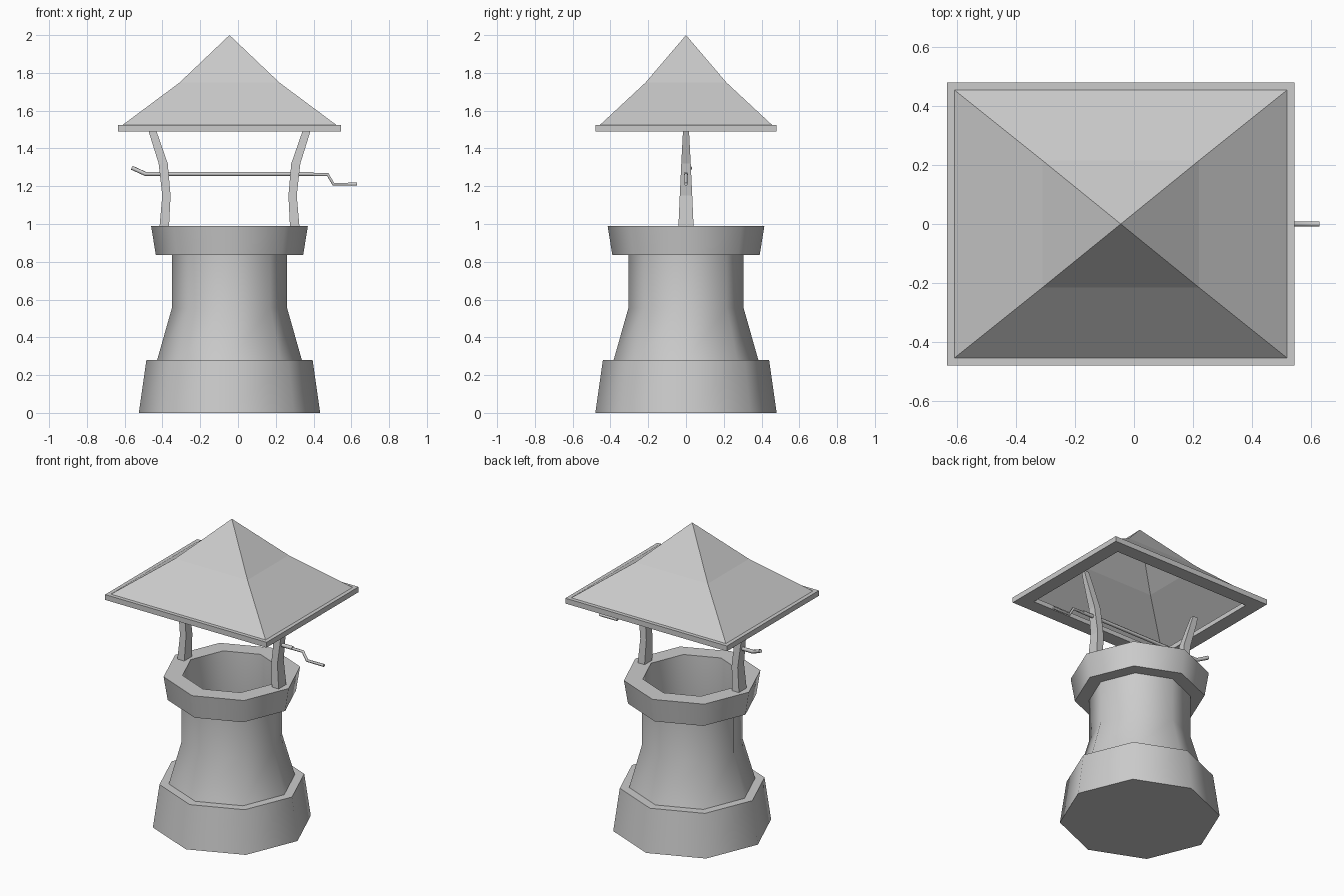
import bpy, bmesh, math

if "Cube" in bpy.data.objects:
    bpy.data.objects.remove(bpy.data.objects["Cube"])

CX = -0.045  # axis of well and roof


def loft(name, rings, smooth=None):
    """Skin a list of equal-length point rings; zero-size rings collapse to a point."""
    bm = bmesh.new()
    rows = [[bm.verts.new(p) for p in ring] for ring in rings]
    n = len(rows[0])
    for a, b in zip(rows, rows[1:]):
        for i in range(n):
            j = (i + 1) % n
            bm.faces.new((a[i], a[j], b[j], b[i]))
    bm.faces.new(rows[0])
    bm.faces.new(rows[-1])
    bmesh.ops.remove_doubles(bm, verts=bm.verts, dist=0.0005)
    bmesh.ops.recalc_face_normals(bm, faces=bm.faces)
    mesh = bpy.data.meshes.new(name)
    bm.to_mesh(mesh)
    bm.free()
    ob = bpy.data.objects.new(name, mesh)
    bpy.context.collection.objects.link(ob)
    if smooth:
        bpy.ops.object.select_all(action='DESELECT')
        ob.select_set(True)
        bpy.context.view_layer.objects.active = ob
        bpy.ops.object.shade_smooth_by_angle(angle=math.radians(smooth))
    return ob


def octagon(r, z):
    return [(CX + r * math.cos(k * math.pi / 4), r * math.sin(k * math.pi / 4), z)
            for k in range(8)]


def rect(hx, hy, z, x=CX):
    return [(x + sx * hx, sy * hy, z) for sx, sy in ((-1, -1), (1, -1), (1, 1), (-1, 1))]


# Well: outer wall with base and rim, then the hollow shaft
well = [(0.48, 0), (0.44, 0.28), (0.383, 0.28), (0.305, 0.555), (0.305, 0.835),
        (0.39, 0.835), (0.415, 0.99), (0.30, 0.99), (0.295, 0.555), (0.37, 0.275),
        (0.43, 0.27), (0.465, 0.01)]
loft("well", [octagon(r, z) for r, z in well], smooth=50)

# Roof: flared pyramid, eave frame, hollow underside
roof = [(0, 0, 2.0), (0.265, 0.215, 1.748), (0.565, 0.455, 1.525), (0.59, 0.48, 1.525),
        (0.59, 0.48, 1.49), (0.50, 0.39, 1.49), (0.50, 0.39, 1.52), (0.555, 0.445, 1.52),
        (0.26, 0.21, 1.738), (0, 0, 1.988)]
loft("roof", [rect(*p) for p in roof])

# Bent, tapering posts: offset from axis, half width, half depth, z
post = [(0.347, 0.025, 0.041, 0.96), (0.345, 0.025, 0.04, 0.99), (0.334, 0.022, 0.033, 1.15),
        (0.351, 0.024, 0.025, 1.32), (0.407, 0.021, 0.016, 1.49), (0.426, 0.018, 0.012, 1.55)]
for side, s in (("left", -1), ("right", 1)):
    loft(side + "_post", [rect(hx, hy, z, CX + s * x) for x, hx, hy, z in post])


def rod(name, points, radius):
    """Six-sided bent rod along a path."""
    curve = bpy.data.curves.new(name, 'CURVE')
    curve.dimensions = '3D'
    curve.bevel_depth = radius
    curve.bevel_resolution = 1
    curve.use_fill_caps = True
    spline = curve.splines.new('POLY')
    spline.points.add(len(points) - 1)
    for p, co in zip(spline.points, points):
        p.co = (*co, 1)
    ob = bpy.data.objects.new(name, curve)
    bpy.context.collection.objects.link(ob)
    bpy.ops.object.select_all(action='DESELECT')
    ob.select_set(True)
    bpy.context.view_layer.objects.active = ob
    bpy.ops.object.convert(target='MESH')


# Winding axle with bent left end, and crank handle
rod("axle", [(-0.56, 0.022, 1.297), (-0.49, 0, 1.265), (0.40, 0, 1.265)], 0.012)
rod("crank", [(0.39, 0, 1.262), (0.475, 0, 1.262), (0.505, 0, 1.211), (0.63, 0, 1.211)], 0.009)
